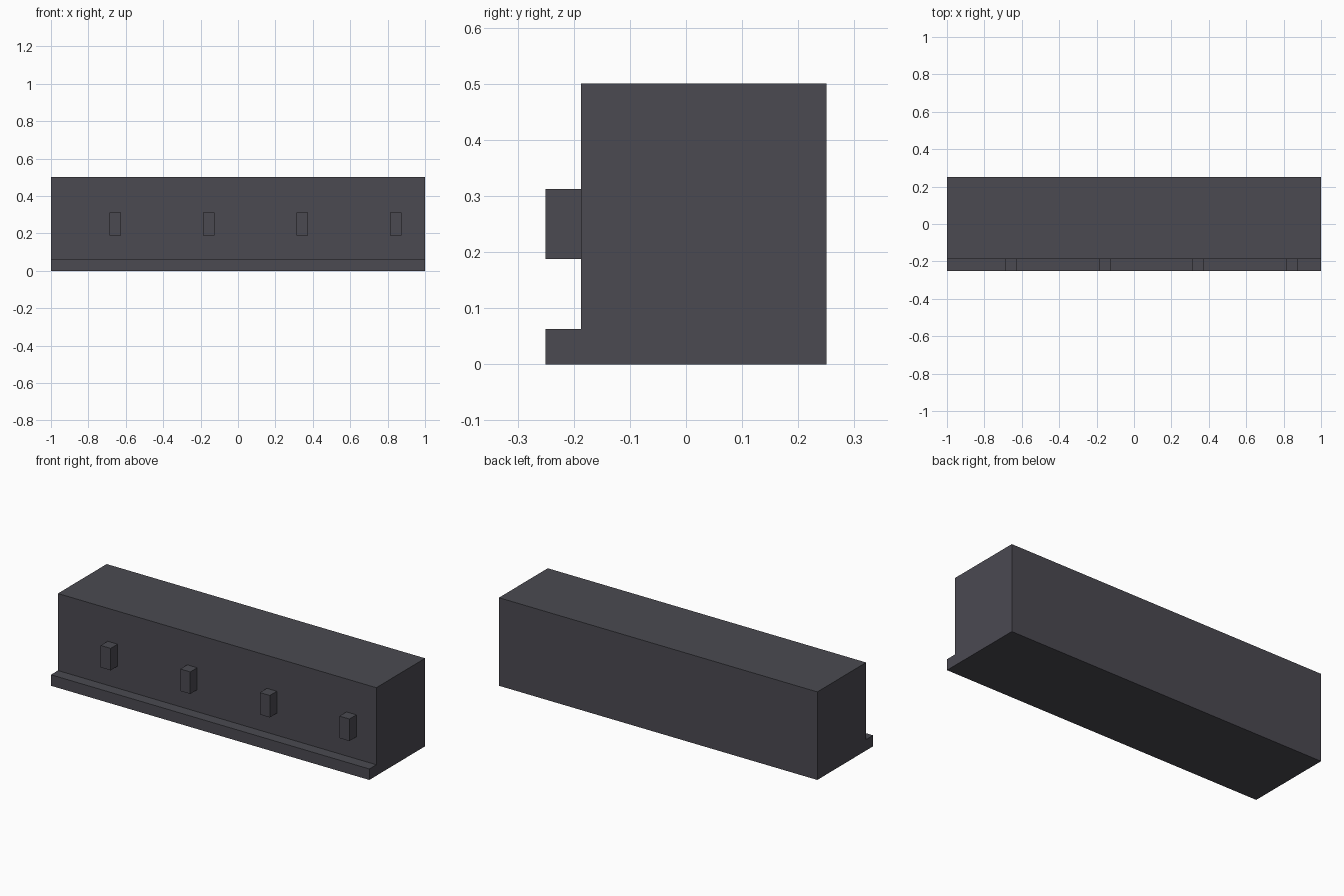
import bpy
import bmesh

cube = bpy.data.objects.get("Cube")
if cube:
    bpy.data.objects.remove(cube, do_unlink=True)

# Single dark grey material
grey = bpy.data.materials.new("dark_grey")
grey.use_nodes = True
colour = (0.070, 0.068, 0.083, 1.0)
grey.diffuse_color = colour
grey.node_tree.nodes["Principled BSDF"].inputs["Base Color"].default_value = colour


def extrude_profile(name, profile, x0, x1):
    """Sweep a (y, z) outline along x into a solid."""
    bm = bmesh.new()
    face = bm.faces.new([bm.verts.new((x0, y, z)) for y, z in profile])
    swept = bmesh.ops.extrude_face_region(bm, geom=[face], use_keep_orig=True)
    verts = [g for g in swept["geom"] if isinstance(g, bmesh.types.BMVert)]
    bmesh.ops.translate(bm, verts=verts, vec=(x1 - x0, 0, 0))
    bmesh.ops.recalc_face_normals(bm, faces=bm.faces)
    mesh = bpy.data.meshes.new(name)
    bm.to_mesh(mesh)
    bm.free()
    mesh.materials.append(grey)
    obj = bpy.data.objects.new(name, mesh)
    bpy.context.collection.objects.link(obj)
    return obj


FRONT, WALL, BACK = -0.25, -0.1875, 0.25

# Long block with a low ledge along the front
extrude_profile("body_with_ledge",
                [(FRONT, 0), (BACK, 0), (BACK, 0.5), (WALL, 0.5),
                 (WALL, 0.0625), (FRONT, 0.0625)], -1, 1)

# Row of four evenly spaced handles on the front wall
for i in range(4):
    x = -0.6875 + 0.5 * i
    extrude_profile(f"handle_{i + 1}",
                    [(FRONT, 0.1875), (WALL, 0.1875),
                     (WALL, 0.3125), (FRONT, 0.3125)], x, x + 0.0625)
